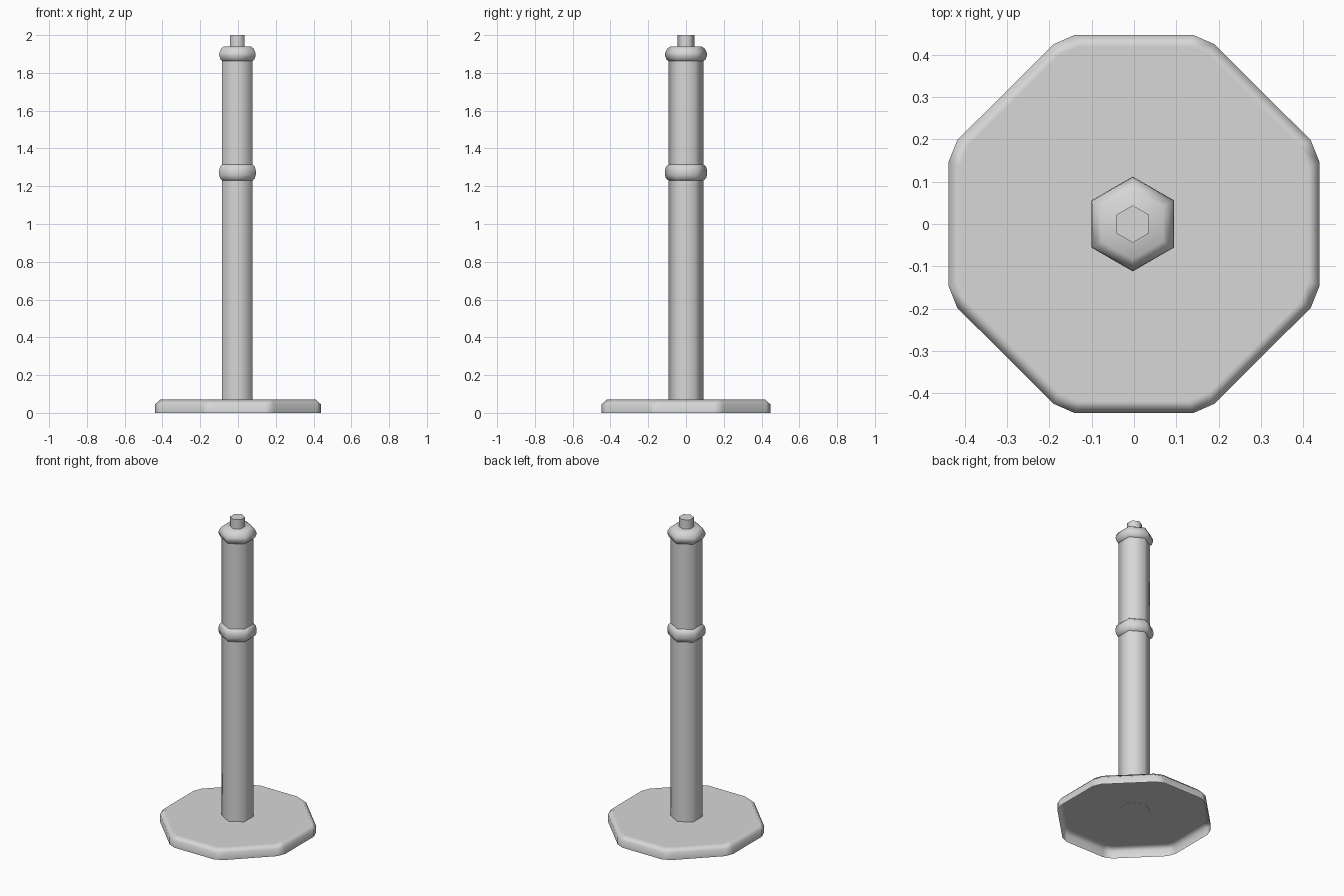
import bpy
import bmesh
import math

cube = bpy.data.objects.get("Cube")
if cube:
    bpy.data.objects.remove(cube, do_unlink=True)

TONE = (0.68, 0.68, 0.68, 1)
grey = bpy.data.materials.new("light grey")
grey.use_nodes = True
grey.diffuse_color = TONE
grey.node_tree.nodes["Principled BSDF"].inputs["Base Color"].default_value = TONE


def loft(name, rings, sharp_angle, bottom=False, top=False, x=0.0):
    """Skin a stack of rings, each a list of (x, y, z), with optional caps."""
    bm = bmesh.new()
    loops = [[bm.verts.new(p) for p in ring] for ring in rings]
    n = len(loops[0])
    for low, high in zip(loops, loops[1:]):
        for i in range(n):
            j = (i + 1) % n
            bm.faces.new((low[i], low[j], high[j], high[i]))
    if bottom:
        bm.faces.new(loops[0][::-1])
    if top:
        bm.faces.new(loops[-1])
    mesh = bpy.data.meshes.new(name)
    bm.to_mesh(mesh)
    bm.free()
    mesh.materials.append(grey)
    obj = bpy.data.objects.new(name, mesh)
    obj.location.x = x
    bpy.context.collection.objects.link(obj)
    # Smooth sides with crisp caps
    bpy.ops.object.select_all(action='DESELECT')
    obj.select_set(True)
    bpy.context.view_layer.objects.active = obj
    bpy.ops.object.shade_smooth_by_angle(angle=math.radians(sharp_angle))
    return obj


def hexagon(radius, z):
    angles = [math.radians(30 + 60 * i) for i in range(6)]
    return [(radius * math.cos(a), radius * math.sin(a), z) for a in angles]


def hex_part(name, profile, **caps):
    return loft(name, [hexagon(r, z) for r, z in profile], 65, x=-0.003, **caps)


# Base plate: hollow octagonal shell with clipped corners and a chamfered top rim
corner = [(0.439, 0.145), (0.418, 0.198), (0.19, 0.425), (0.14, 0.447)]
outline = (corner + [(-x, y) for x, y in reversed(corner)]
           + [(-x, -y) for x, y in corner] + [(x, -y) for x, y in reversed(corner)])


def plate_ring(inset, z):
    s = 1 - inset / 0.44
    return [(x * s, y * s, z) for x, y in outline]


base = loft("base_plate", [plate_ring(0, 0), plate_ring(0, 0.045),
                           plate_ring(0.028, 0.072)], 180, top=True)
weighted = base.modifiers.new("even_shading", 'WEIGHTED_NORMAL')
weighted.weight = 100

# Hexagonal post standing on the plate, its two collars and the pin on top
hex_part("post", [(0.093, 0.071), (0.093, 1.88)], bottom=True)
hex_part("middle_collar", [(0.093, 1.231), (0.106, 1.241), (0.112, 1.26),
                           (0.112, 1.284), (0.106, 1.304), (0.093, 1.314)])
hex_part("top_collar", [(0.093, 1.863), (0.103, 1.87), (0.112, 1.893),
                        (0.11, 1.907), (0.098, 1.93), (0.083, 1.94)], top=True)
hex_part("top_pin", [(0.044, 1.94), (0.044, 2.0)], top=True)
